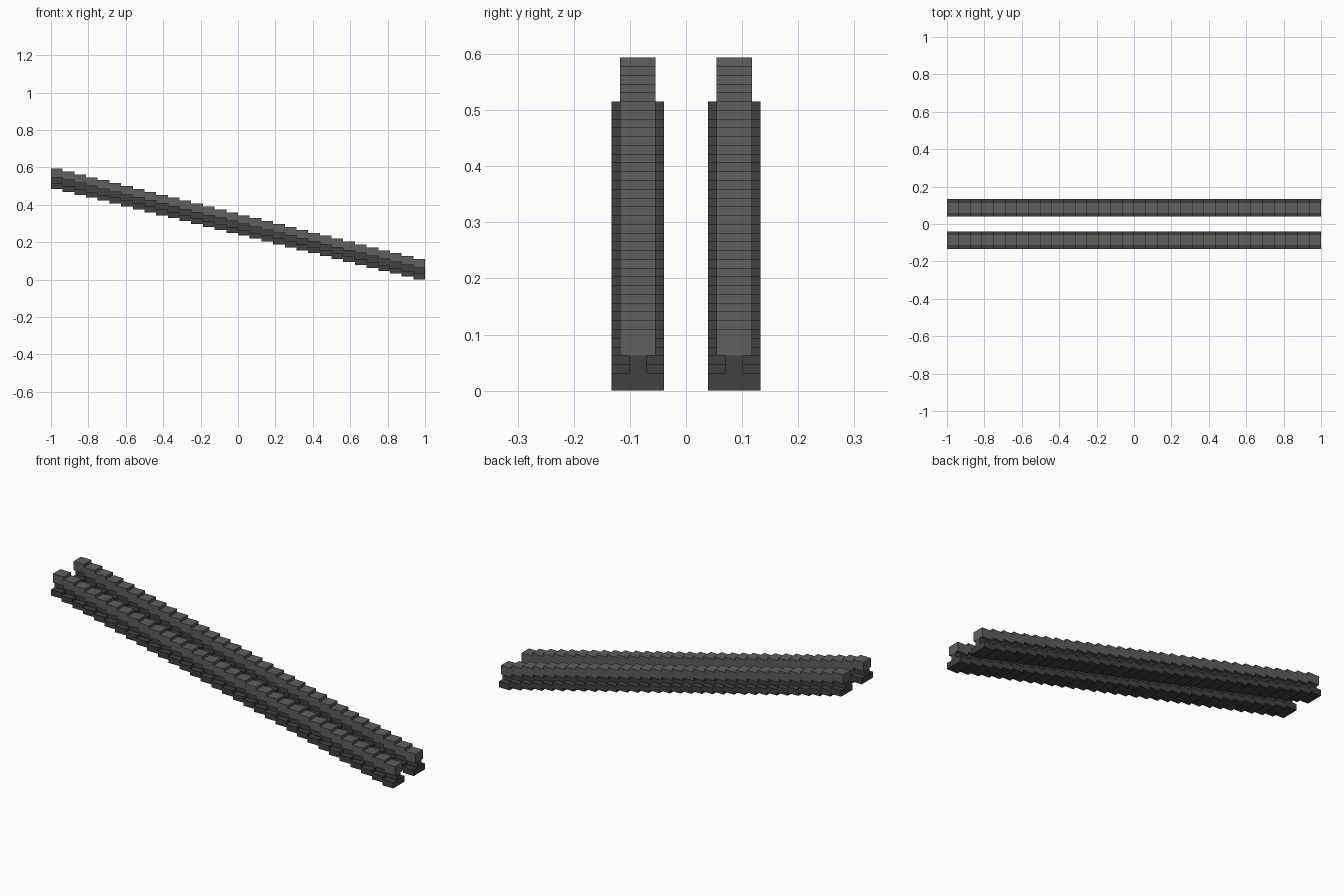
import bpy
import bmesh

cube = bpy.data.objects.get("Cube")
if cube:
    bpy.data.objects.remove(cube, do_unlink=True)

U = 1 / 64            # grid unit
STEPS = 32            # number of steps along the slope
RUN, RISE = 4 * U, U  # size of one step


def make_material(name, grey):
    mat = bpy.data.materials.new(name)
    mat.use_nodes = True
    color = (grey, grey, grey, 1)
    mat.diffuse_color = color
    bsdf = mat.node_tree.nodes["Principled BSDF"]
    bsdf.inputs["Base Color"].default_value = color
    bsdf.inputs["Roughness"].default_value = 0.8
    return mat


def stepped_line(z):
    """Staircase from the high -x end down to the low +x end."""
    points = []
    for i in range(STEPS):
        x = -1 + i * RUN
        height = z + (STEPS - 1 - i) * RISE
        points += [(x, height), (x + RUN, height)]
    return points


def stepped_beam(name, y, width, z_low, z_high, mat):
    """Staircase-shaped strip extruded across its width."""
    outline = stepped_line(z_low) + stepped_line(z_high)[::-1]
    bm = bmesh.new()
    verts = [bm.verts.new((x, y - width / 2, z)) for x, z in outline]
    face = bm.faces.new(verts)
    result = bmesh.ops.extrude_face_region(bm, geom=[face])
    moved = [v for v in result["geom"] if isinstance(v, bmesh.types.BMVert)]
    bmesh.ops.translate(bm, verts=moved, vec=(0, width, 0))
    bmesh.ops.recalc_face_normals(bm, faces=bm.faces)
    mesh = bpy.data.meshes.new(name)
    bm.to_mesh(mesh)
    bm.free()
    mesh.materials.append(mat)
    obj = bpy.data.objects.new(name, mesh)
    bpy.context.collection.objects.link(obj)


dark = make_material("dark steel", 0.052)
light = make_material("worn steel", 0.112)

# Rail section: part, width, bottom and top in grid units
section = [
    ("foot", 6, 0, 2, dark),
    ("web", 2, 2, 4, dark),
    ("head", 4, 4, 7, light),
]

# Two parallel rails
for side, y in (("front", -5.5 * U), ("back", 5.5 * U)):
    for part, width, low, high, mat in section:
        stepped_beam(f"{side}_rail_{part}", y, width * U, low * U, high * U, mat)
